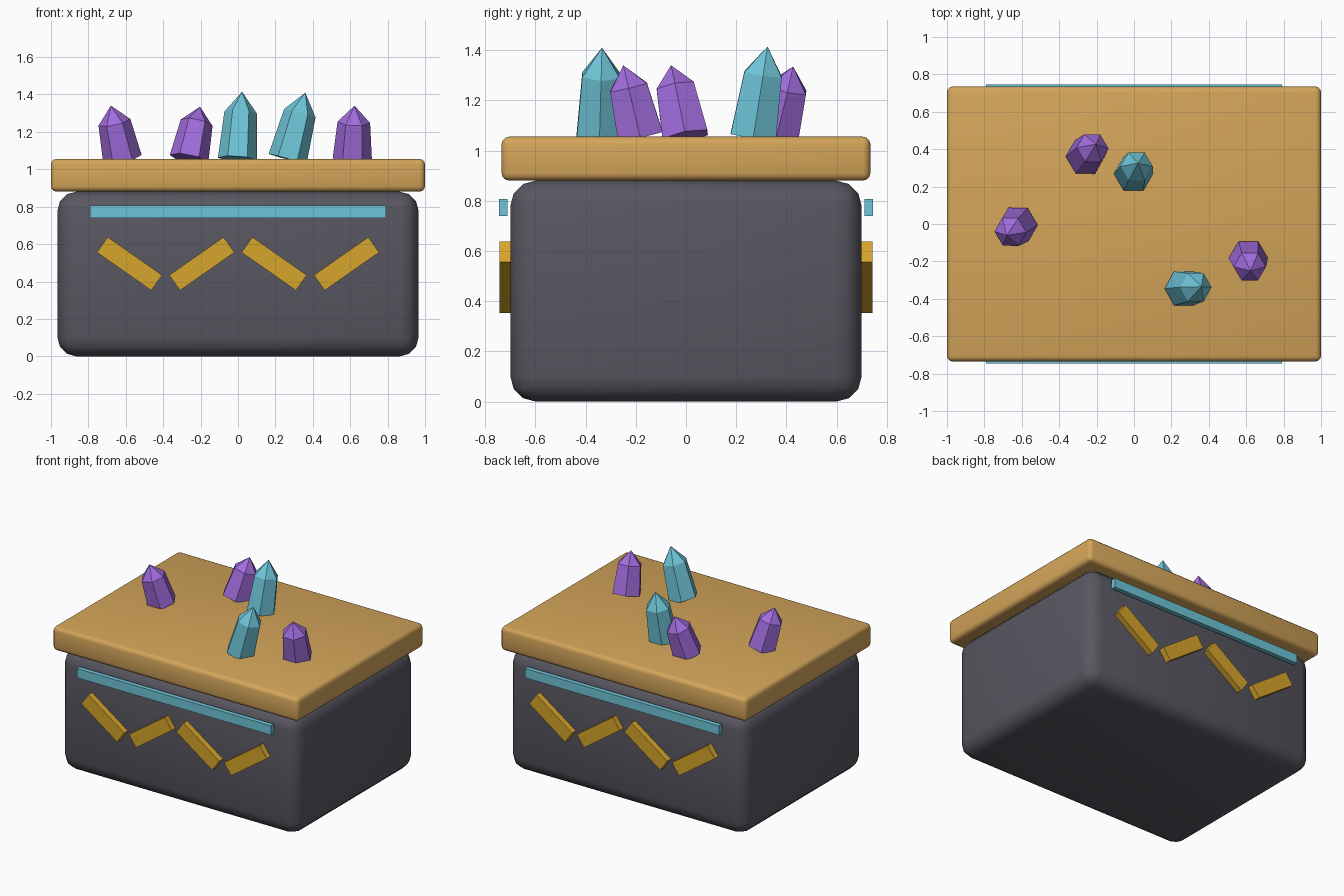
import bpy, bmesh, math
from mathutils import Vector, Matrix

if "Cube" in bpy.data.objects:
    bpy.data.objects.remove(bpy.data.objects["Cube"])


def material(name, rgb):
    m = bpy.data.materials.new(name)
    m.diffuse_color = (*rgb, 1)
    m.use_nodes = True
    m.node_tree.nodes["Principled BSDF"].inputs["Base Color"].default_value = m.diffuse_color
    return m


STONE = material("dark_stone", (0.098, 0.093, 0.117))
WOOD = material("tan_wood", (0.658, 0.376, 0.102))
CYAN = material("cyan", (0.156, 0.56, 0.69))
GOLD = material("gold", (0.68, 0.376, 0.025))
PURPLE = material("purple", (0.352, 0.150, 0.716))


def add_object(name, bm, mat):
    bmesh.ops.recalc_face_normals(bm, faces=bm.faces)
    mesh = bpy.data.meshes.new(name)
    bm.to_mesh(mesh)
    bm.free()
    mesh.materials.append(mat)
    ob = bpy.data.objects.new(name, mesh)
    bpy.context.collection.objects.link(ob)
    return ob


def box(name, center, size, mat, turn=0.0, bevel=0.0):
    """Box turned about the y axis, with optional rounded smooth edges."""
    bm = bmesh.new()
    bmesh.ops.create_cube(bm, size=1, matrix=Matrix.Translation(center)
                          @ Matrix.Rotation(turn, 4, 'Y')
                          @ Matrix.Diagonal((*size, 1)))
    if bevel:
        bmesh.ops.bevel(bm, geom=bm.edges[:], offset=bevel, segments=3,
                        profile=0.5, affect='EDGES')
    ob = add_object(name, bm, mat)
    if bevel:
        bpy.ops.object.select_all(action='DESELECT')
        ob.select_set(True)
        bpy.context.view_layer.objects.active = ob
        bpy.ops.object.shade_smooth_by_angle(angle=math.radians(40))
    return ob


def crystal(name, base, tip, mat):
    """Six-sided tapered shaft with a pointed cap, leaning from base to tip."""
    base, tip = Vector(base), Vector(tip)
    axis = tip - base
    length = axis.length
    bm = bmesh.new()
    rings = []
    for radius, z in ((0.105, 0), (0.087, 0.69 * length)):
        rings.append([bm.verts.new((radius * math.cos(i * math.pi / 3),
                                    radius * math.sin(i * math.pi / 3), z))
                      for i in range(6)])
    point = bm.verts.new((0, 0, length))
    low, high = rings
    bm.faces.new(low)
    for i in range(6):
        j = (i + 1) % 6
        bm.faces.new((low[i], low[j], high[j], high[i]))
        bm.faces.new((high[i], high[j], point))
    lean = Vector((0, 0, 1)).rotation_difference(axis).to_matrix().to_4x4()
    bm.transform(Matrix.Translation(base) @ lean)
    return add_object(name, bm, mat)


# Rounded body and overhanging lid
box("body", (0, 0, 0.44), (1.93, 1.4, 0.88), STONE, bevel=0.1)
box("lid", (0, 0, 0.968), (2.0, 1.47, 0.175), WOOD, bevel=0.03)

# Trim strip and zigzag bars on front and back
for side, y in (("front", -1), ("back", 1)):
    box(side + "_strip", (0, y * 0.728, 0.773), (1.58, 0.034, 0.068), CYAN)
    for i in range(4):
        turn = math.radians(35 if i % 2 == 0 else -35)
        box(f"{side}_zigzag_bar_{i + 1}", (-0.58 + i * 0.3867, y * 0.721, 0.495),
            (0.355, 0.045, 0.1), GOLD, turn=turn)

# Crystals standing on the lid
crystal("tall_crystal_back", (-0.003, 0.268, 1.055), (0.022, 0.325, 1.415), CYAN)
crystal("tall_crystal_front", (0.265, -0.345, 1.055), (0.36, -0.335, 1.41), CYAN)
crystal("short_crystal_left", (-0.618, -0.003, 1.055), (-0.68, -0.06, 1.34), PURPLE)
crystal("short_crystal_back", (-0.262, 0.358, 1.055), (-0.203, 0.427, 1.335), PURPLE)
crystal("short_crystal_right", (0.611, -0.182, 1.055), (0.623, -0.25, 1.34), PURPLE)
